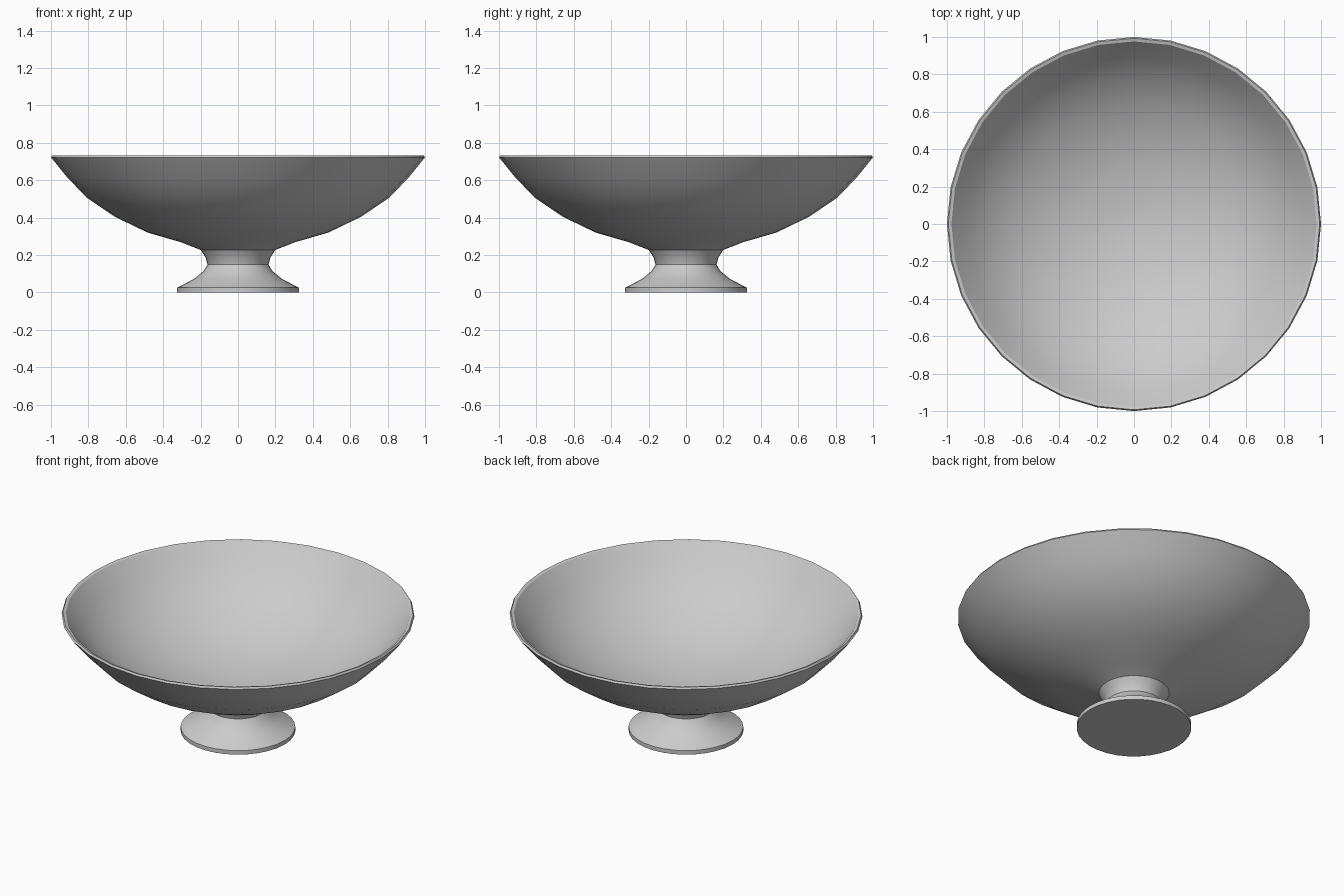
import bpy
import bmesh
from math import radians, tau
from mathutils import Matrix

SIDES = 32

cube = bpy.data.objects.get("Cube")
if cube:
    bpy.data.objects.remove(cube, do_unlink=True)

# Single grey finish
grey = bpy.data.materials.new("plain_grey")
grey.use_nodes = True
colour = (0.6, 0.6, 0.6, 1)
grey.diffuse_color = colour
grey.node_tree.nodes["Principled BSDF"].inputs["Base Color"].default_value = colour


def lathe(name, profile):
    """Turn a radius/height profile around the vertical axis."""
    bm = bmesh.new()
    verts = [bm.verts.new((0, r, z)) for r, z in profile]
    edges = [bm.edges.new(pair) for pair in zip(verts, verts[1:])]
    bmesh.ops.spin(bm, geom=verts + edges, cent=(0, 0, 0), axis=(0, 0, 1),
                   angle=tau, steps=SIDES, use_merge=True)
    bmesh.ops.remove_doubles(bm, verts=bm.verts[:], dist=0.0005)
    bmesh.ops.recalc_face_normals(bm, faces=bm.faces[:])
    mesh = bpy.data.meshes.new(name)
    bm.to_mesh(mesh)
    bm.free()
    mesh.materials.append(grey)
    obj = bpy.data.objects.new(name, mesh)
    bpy.context.collection.objects.link(obj)
    bpy.ops.object.select_all(action="DESELECT")
    obj.select_set(True)
    bpy.context.view_layer.objects.active = obj
    bpy.ops.object.shade_smooth_by_angle(angle=radians(30))
    return obj


# Foot: flat base, flared skirt, pinched waist and neck
foot = [(0, 0), (0.325, 0), (0.325, 0.025), (0.235, 0.072), (0.185, 0.113),
        (0.163, 0.148), (0.173, 0.186), (0.2, 0.227)]

# Bowl: outer wall, slim rim, then the inner wall down to the floor
outer = [(0.305, 0.268), (0.484, 0.32), (0.66, 0.405), (0.81, 0.507),
         (0.915, 0.617), (1.0, 0.722)]
rim = [(0.993, 0.733), (0.976, 0.728)]
inner = [(0.893, 0.626), (0.792, 0.522), (0.648, 0.424), (0.476, 0.342),
         (0.3, 0.29), (0.1, 0.262), (0, 0.258)]

lathe("footed_bowl", foot + outer + rim + inner)
